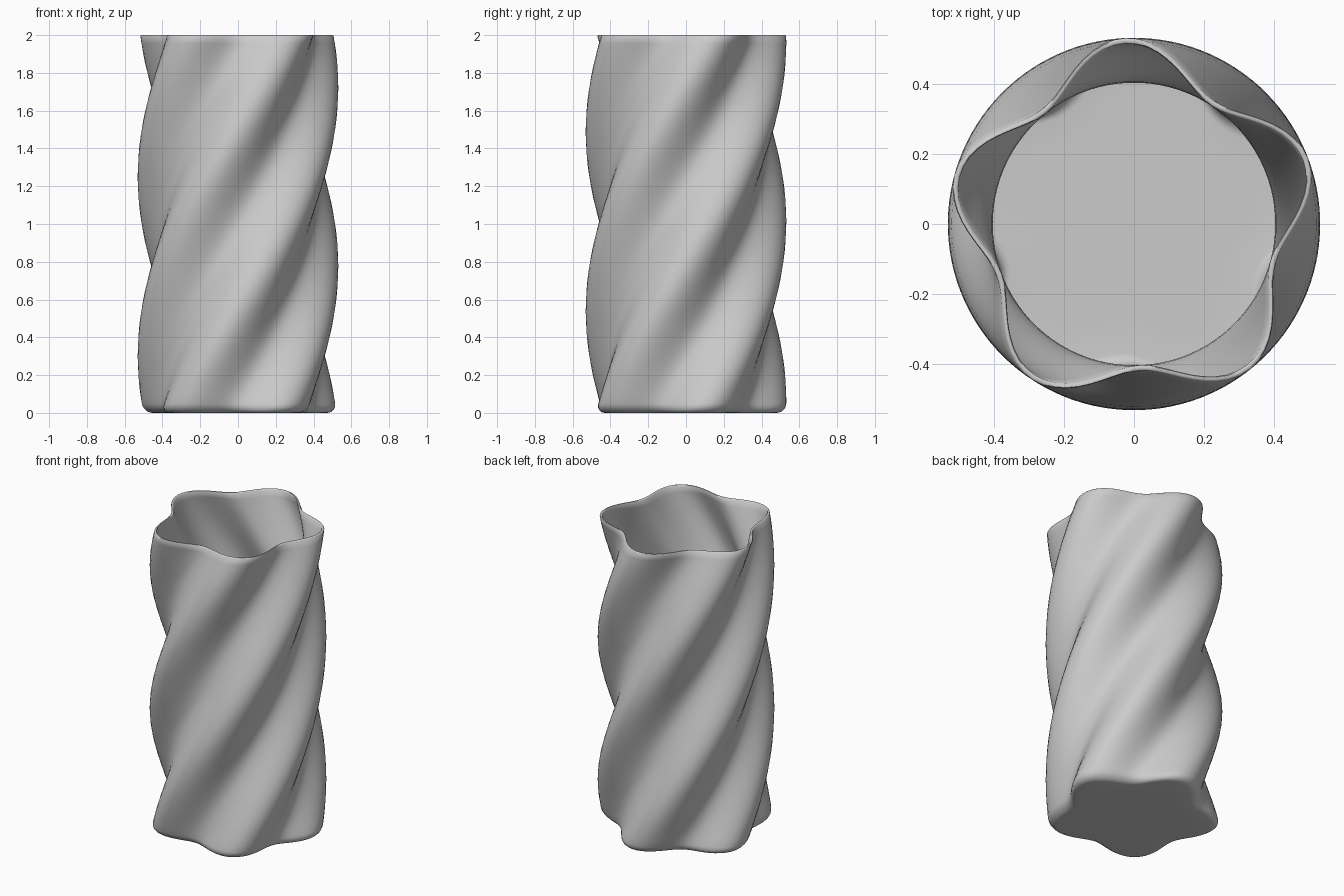
import bpy, bmesh, math

if "Cube" in bpy.data.objects:
    bpy.data.objects.remove(bpy.data.objects["Cube"])

SEG, RINGS = 100, 48
HEIGHT, LOBES = 2.0, 5
MID, AMP, WALL = 0.475, 0.056, 0.016
TWIST = math.radians(76)      # turn per unit of height
TOP = math.radians(93)        # direction of one lobe at the rim


def ring(bm, inset, z, scale=1.0):
    """One closed lobed cross-section, turned according to its height."""
    crest = TOP - TWIST * (HEIGHT - z)
    verts = []
    for i in range(SEG):
        a = 2 * math.pi * i / SEG
        r = (MID + AMP * math.cos(LOBES * a) - inset) * scale
        b = a + crest
        verts.append(bm.verts.new((r * math.cos(b), r * math.sin(b), z)))
    return verts


# Section: underside, rounded foot, outer wall, rim, inner wall, floor
R = 0.05
section = [(R, 0.0, s) for s in (0.25, 0.5, 0.75)]
for k in range(7):
    t = k / 6 * math.pi / 2
    section.append((R * (1 - math.sin(t)), R * (1 - math.cos(t)), 1))
for k in range(1, RINGS + 1):
    section.append((0, R + (HEIGHT - 0.004 - R) * k / RINGS, 1))
section += [(0.004, HEIGHT, 1), (WALL - 0.004, HEIGHT, 1)]
for k in range(RINGS, -1, -1):
    section.append((WALL, R + (HEIGHT - 0.004 - R) * k / RINGS, 1))
for k in range(5, -1, -1):
    t = k / 6 * math.pi / 2
    q = R - WALL
    section.append((WALL + q * (1 - math.sin(t)), WALL + q * (1 - math.cos(t)), 1))
section += [(R, WALL, s) for s in (0.75, 0.5, 0.25)]

# Twisted vase shell
bm = bmesh.new()
rings = [ring(bm, *s) for s in section]
for lo, hi in zip(rings, rings[1:]):
    for i in range(SEG):
        j = (i + 1) % SEG
        bm.faces.new((lo[i], lo[j], hi[j], hi[i]))
bm.faces.new(rings[0][::-1])
bm.faces.new(rings[-1])
bmesh.ops.recalc_face_normals(bm, faces=bm.faces)

mesh = bpy.data.meshes.new("twisted_vase")
bm.to_mesh(mesh)
bm.free()
vase = bpy.data.objects.new("twisted_vase", mesh)
bpy.context.collection.objects.link(vase)
bpy.context.view_layer.objects.active = vase
vase.select_set(True)
bpy.ops.object.shade_smooth_by_angle(angle=math.radians(50))
